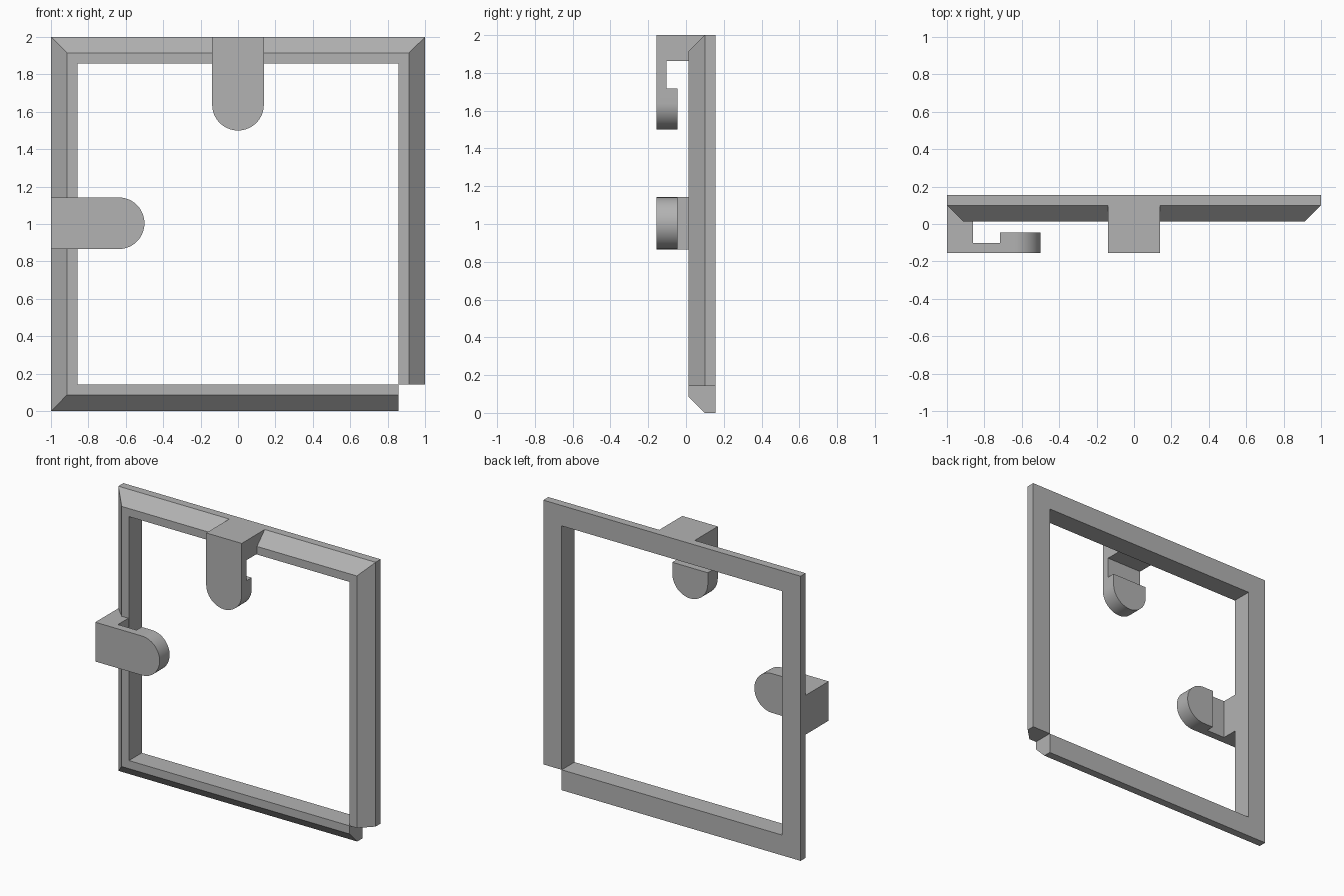
import bpy
import bmesh
from math import sin, cos, pi

if "Cube" in bpy.data.objects:
    bpy.data.objects.remove(bpy.data.objects["Cube"], do_unlink=True)

FRONT, BACK = -0.156, 0.156   # overall depth
FACE, RIM = 0.014, 0.10       # frame front face and outer edge of its chamfer
CHAMFER, BAR = 0.086, 0.143   # chamfer width and bar width
HALF, LENGTH = 0.138, 0.5     # hook half width and length

grey = bpy.data.materials.new("grey plastic")
grey.use_nodes = True
colour = (0.45, 0.45, 0.45, 1)
grey.diffuse_color = colour
grey.node_tree.nodes["Principled BSDF"].inputs["Base Color"].default_value = colour


def loft(name, rings):
    """Skin closed rings of points and cap both ends."""
    bm = bmesh.new()
    loops = [[bm.verts.new(p) for p in ring] for ring in rings]
    n = len(loops[0])
    for a, b in zip(loops, loops[1:]):
        for i in range(n):
            j = (i + 1) % n
            bm.faces.new((a[i], a[j], b[j], b[i]))
    bm.faces.new(loops[0])
    bm.faces.new(loops[-1])
    bmesh.ops.recalc_face_normals(bm, faces=bm.faces)
    mesh = bpy.data.meshes.new(name)
    bm.to_mesh(mesh)
    bm.free()
    mesh.materials.append(grey)
    obj = bpy.data.objects.new(name, mesh)
    bpy.context.collection.objects.link(obj)
    return obj


def hook(name, place):
    """Hook in (across, depth, along) coordinates, put in position by place."""
    # Side profile, whose root fits against the chamfered bar
    side = [(RIM, 0), (FACE, CHAMFER), (FACE, 0.138), (-0.102, 0.138),
            (-0.102, 0.283), (-0.045, 0.283), (-0.045, 0.6), (FRONT, 0.6), (FRONT, 0)]
    body = loft(name, [[place(w, y, d) for y, d in side] for w in (-0.2, 0.2)])

    # Rounded outline trims the width and the tip
    arc = [(HALF * cos(pi * i / 32), LENGTH - HALF + HALF * sin(pi * i / 32))
           for i in range(33)]
    outline = [(HALF, -0.2)] + arc + [(-HALF, -0.2)]
    cutter = loft("outline_cutter", [[place(w, y, d) for w, d in outline]
                                     for y in (-0.4, 0.4)])
    cutter.hide_render = True
    mod = body.modifiers.new("rounded outline", 'BOOLEAN')
    mod.operation = 'INTERSECT'
    mod.solver = 'EXACT'
    mod.object = cutter
    bpy.ops.object.select_all(action='DESELECT')
    bpy.context.view_layer.objects.active = body
    body.select_set(True)
    bpy.ops.object.modifier_apply(modifier=mod.name)
    bpy.data.objects.remove(cutter, do_unlink=True)
    bpy.ops.object.shade_smooth_by_angle(angle=0.5)


# Mitred frame: bar section swept round, leaving one bottom corner open
section = [(0, BACK), (0, RIM), (CHAMFER, FACE), (BAR, FACE), (BAR, BACK)]
stations = [lambda i: (1 - BAR, i), lambda i: (i - 1, i), lambda i: (i - 1, 2 - i),
            lambda i: (1 - i, 2 - i), lambda i: (1 - i, BAR)]
loft("frame", [[(at(i)[0], y, at(i)[1]) for i, y in section] for at in stations])

# Hooks on the top bar and the right-hand bar
hook("top_hook", lambda w, y, d: (w, y, 2 - d))
hook("right_hook", lambda w, y, d: (d - 1, y, 1.004 + w))
